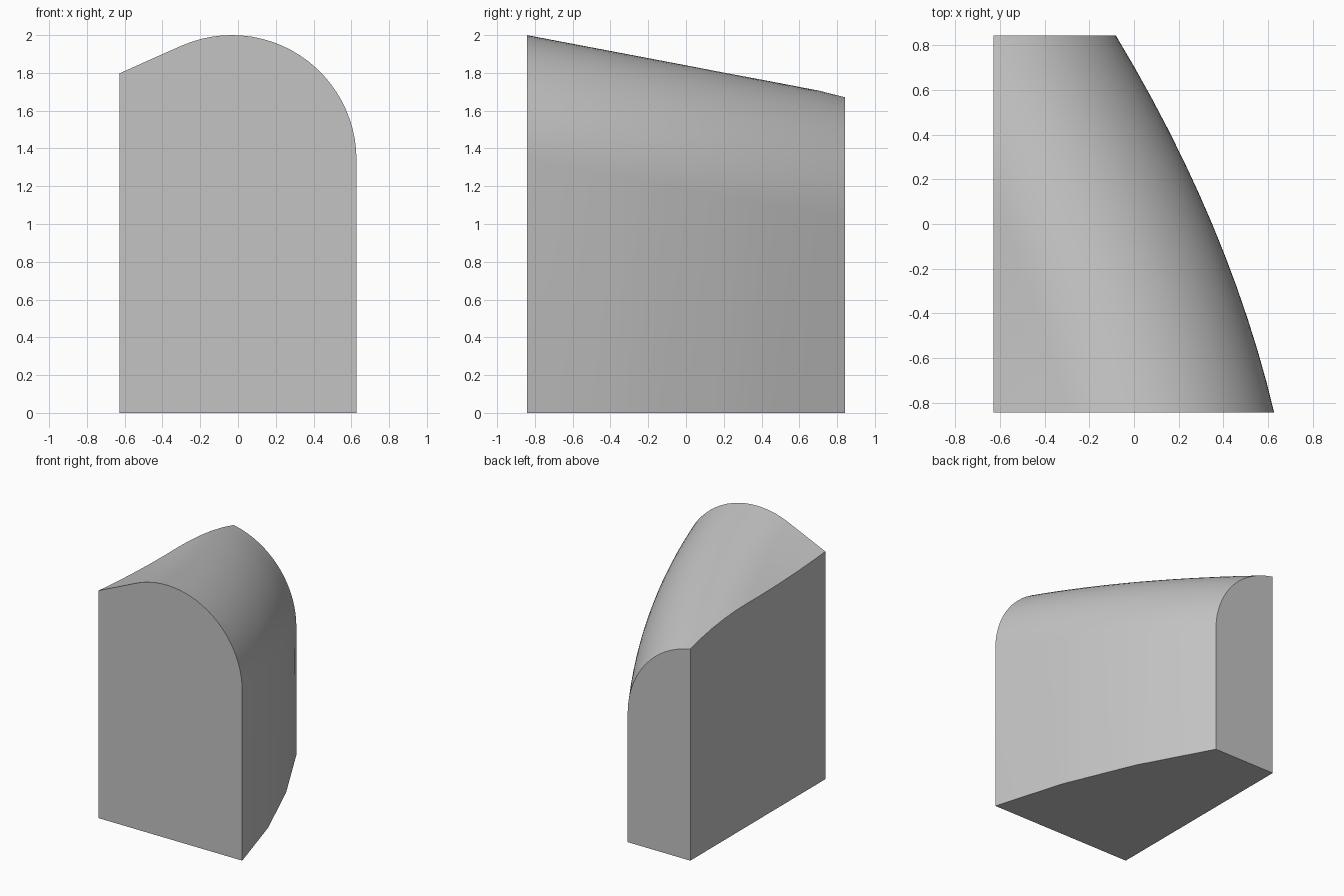
import bpy, bmesh, math

cube = bpy.data.objects.get("Cube")
if cube:
    bpy.data.objects.remove(cube, do_unlink=True)

LEFT, HALF_DEPTH, RADIUS = -0.628, 0.843, 0.66
STATIONS, ARC_STEPS = 12, 24
MAX_ANGLE = math.radians(114)


def edge_x(y):
    """Plan outline of the curved flank."""
    return 0.35 - 0.42 * y - 0.108 * y * y


def foot_x(t):
    """The same outline at the floor, in three straight runs."""
    run = min(int(t * 3 + 1e-6), 2)
    a, b = (edge_x(HALF_DEPTH * (2 * k / 3 - 1)) for k in (run, run + 1))
    return a + (b - a) * (t * 3 - run)


def section(t):
    """Flat wall, upright flank, round shoulder and tangent roof slope."""
    y = HALF_DEPTH * (2 * t - 1)
    cx = edge_x(y) - RADIUS
    cz = 2.0 - 0.32 * t - RADIUS
    end = min(MAX_ANGLE, math.acos((LEFT + 0.02 - cx) / RADIUS))
    points = [(LEFT, y, 0), (foot_x(t), y, 0)]
    for i in range(ARC_STEPS + 1):
        a = end * i / ARC_STEPS
        points.append((cx + RADIUS * math.cos(a), y, cz + RADIUS * math.sin(a)))
    x, _, z = points[-1]
    points.append((LEFT, y, z - (LEFT - x) / math.tan(end)))
    return points


# Loft the sections from front to back
bm = bmesh.new()
rings = [[bm.verts.new(p) for p in section(s / STATIONS)]
         for s in range(STATIONS + 1)]
for a, b in zip(rings, rings[1:]):
    for i in range(len(a)):
        j = (i + 1) % len(a)
        bm.faces.new((a[i], a[j], b[j], b[i]))
bm.faces.new(rings[0])
bm.faces.new(rings[-1])
bmesh.ops.recalc_face_normals(bm, faces=bm.faces)
mesh = bpy.data.meshes.new("curved_block")
bm.to_mesh(mesh)
bm.free()

# Plain grey finish
grey = bpy.data.materials.new("light_grey")
grey.use_nodes = True
colour = (0.55, 0.55, 0.55, 1)
grey.diffuse_color = colour
grey.node_tree.nodes["Principled BSDF"].inputs["Base Color"].default_value = colour
mesh.materials.append(grey)

block = bpy.data.objects.new("curved_block", mesh)
bpy.context.collection.objects.link(block)
bpy.ops.object.select_all(action="DESELECT")
block.select_set(True)
bpy.context.view_layer.objects.active = block
bpy.ops.object.shade_smooth_by_angle(angle=math.radians(30))
